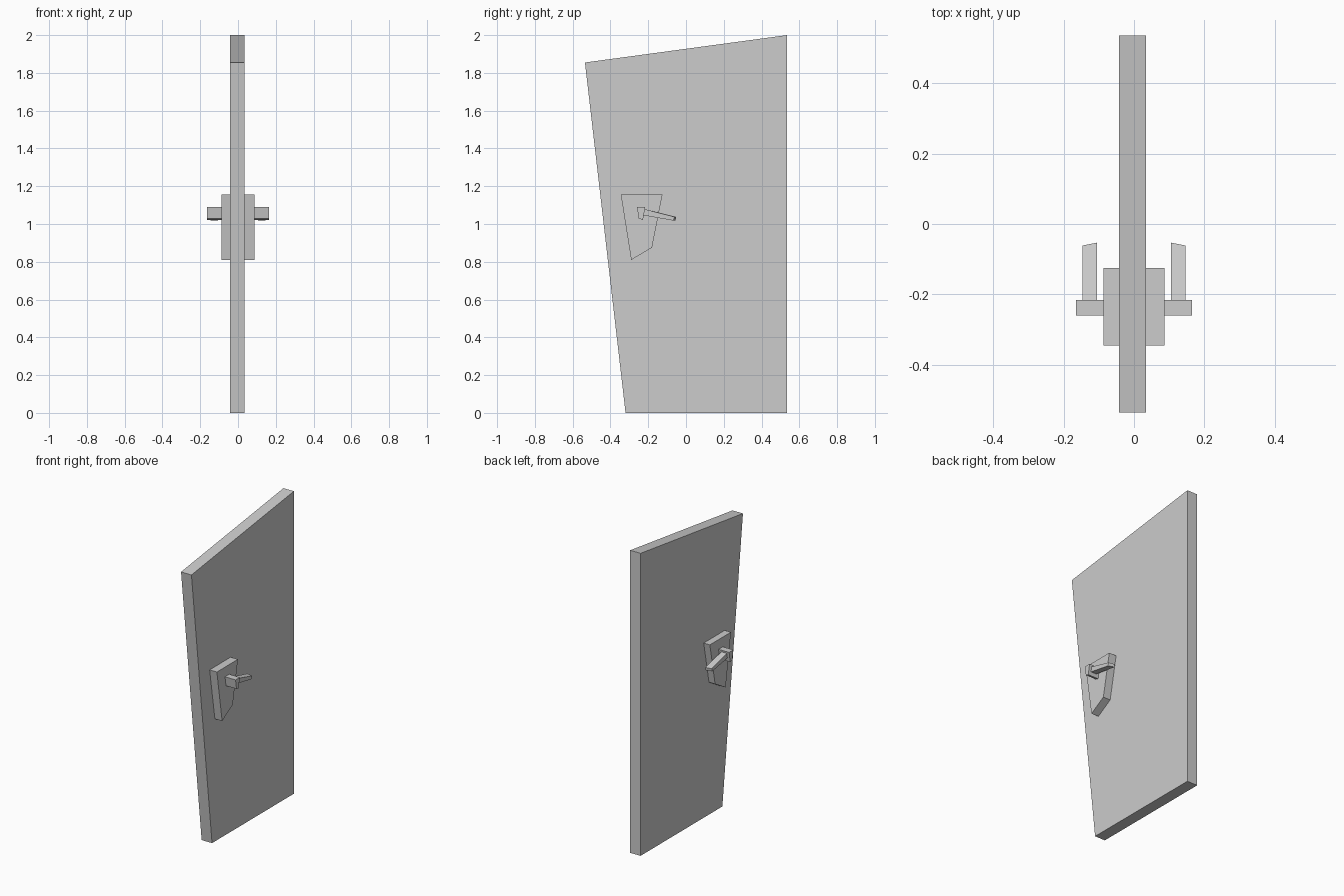
import bpy
import bmesh

cube = bpy.data.objects.get("Cube")
if cube:
    bpy.data.objects.remove(cube, do_unlink=True)

grey = bpy.data.materials.new("light_grey")
grey.use_nodes = True
colour = (0.604, 0.604, 0.604, 1)
grey.diffuse_color = colour
grey.node_tree.nodes["Principled BSDF"].inputs["Base Color"].default_value = colour


def prism(name, profile, x0, x1, end_profile=None):
    """Join a (y, z) profile at x0 to the same or another profile at x1."""
    bm = bmesh.new()
    a = [bm.verts.new((x0, y, z)) for y, z in profile]
    b = [bm.verts.new((x1, y, z)) for y, z in end_profile or profile]
    bm.faces.new(a)
    bm.faces.new(b[::-1])
    n = len(a)
    for i in range(n):
        j = (i + 1) % n
        bm.faces.new((a[i], b[i], b[j], a[j]))
    bmesh.ops.recalc_face_normals(bm, faces=bm.faces)
    mesh = bpy.data.meshes.new(name)
    bm.to_mesh(mesh)
    bm.free()
    mesh.materials.append(grey)
    obj = bpy.data.objects.new(name, mesh)
    bpy.context.collection.objects.link(obj)
    return obj


# Crooked door slab
prism("door_panel", [(-0.32, 0), (0.535, 0), (0.535, 2), (-0.535, 1.855)], -0.042, 0.034)

# Handle profiles
plate = [(-0.345, 1.155), (-0.125, 1.155), (-0.18, 0.875), (-0.29, 0.81)]
hub = [(-0.26, 1.091), (-0.216, 1.091), (-0.228, 1.022), (-0.25, 1.028)]
lever_inner = [(-0.225, 1.08), (-0.053, 1.038), (-0.055, 1.019), (-0.225, 1.046)]
lever_outer = [(-0.225, 1.08), (-0.061, 1.038), (-0.066, 1.018), (-0.225, 1.046)]

# Matching handle on each face of the door
for side, s in (("left", 1), ("right", -1)):
    prism(side + "_plate", plate, s * 0.03, s * 0.087)
    prism(side + "_hub", hub, s * 0.085, s * 0.164)
    prism(side + "_lever", lever_inner, s * 0.105, s * 0.146, lever_outer)
